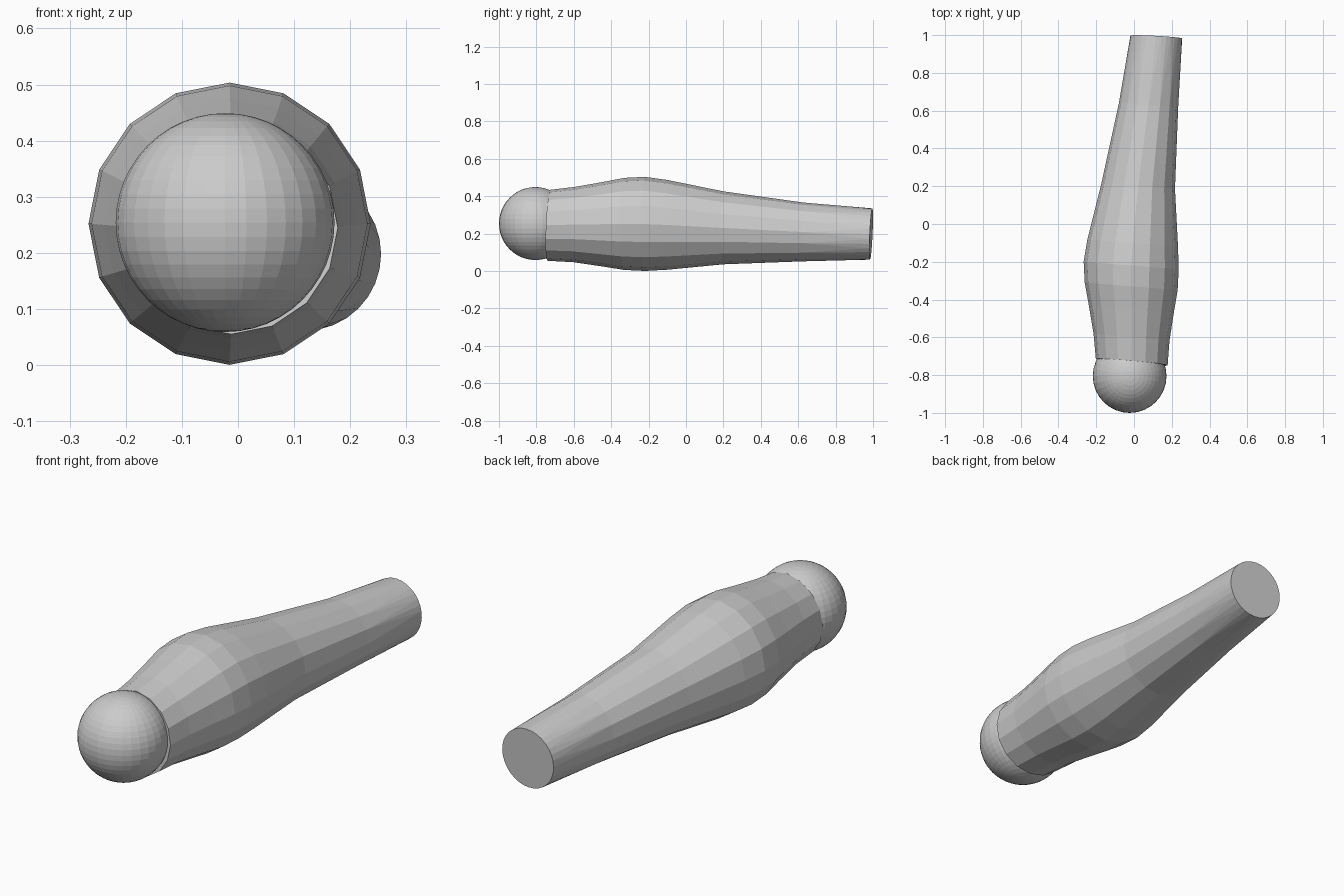
import bpy, bmesh
from math import sin, cos, pi

if "Cube" in bpy.data.objects:
    bpy.data.objects.remove(bpy.data.objects["Cube"])

# Body stations: y, centre x, centre z, radius, sides
STATIONS = [
    (-0.732, -0.012, 0.245, 0.190, 16),
    (-0.60, -0.013, 0.248, 0.201, 16),
    (-0.45, -0.014, 0.250, 0.225, 16),
    (-0.33, -0.015, 0.252, 0.246, 16),
    (-0.22, -0.015, 0.252, 0.2515, 16),
    (-0.10, -0.007, 0.247, 0.240, 16),
    (0.20, 0.022, 0.231, 0.195, 16),
    (0.63, 0.077, 0.209, 0.157, 16),
    (0.990, 0.118, 0.198, 0.137, 32),
]


def ring(bm, y, cx, cz, r, n):
    # Each ring leans slightly to stay square to the drifting axis
    t = (y + 0.73) / 1.72
    lean_x = 0.09 - 0.035 * t
    lean_z = 0.045 if abs(y) > 0.7 else 0.0
    verts = []
    for i in range(n):
        a = 2 * pi * i / n
        dx, dz = r * sin(a), r * cos(a)
        verts.append(bm.verts.new((cx + dx, y - lean_x * dx + lean_z * dz, cz + dz)))
    return verts


# Swelling faceted body, with a rounder rim at the rear
bm = bmesh.new()
rings = [ring(bm, *s) for s in STATIONS]
for a, b in zip(rings, rings[1:]):
    n, step = len(a), len(b) // len(a)
    for i in range(n):
        j = (i + 1) % n
        outer = [b[(i * step + k) % len(b)] for k in range(step + 1)]
        if step == 1:
            bm.faces.new((a[i], a[j], outer[1], outer[0]))
        else:
            bm.faces.new((a[i], outer[1], outer[0]))
            bm.faces.new((a[i], a[j], outer[1]))
            bm.faces.new((a[j], outer[2], outer[1]))
bm.faces.new(rings[0])
bm.faces.new(rings[-1])
bmesh.ops.recalc_face_normals(bm, faces=bm.faces)
mesh = bpy.data.meshes.new("body")
bm.to_mesh(mesh)
bm.free()
bpy.context.collection.objects.link(bpy.data.objects.new("body", mesh))

# Ball tip at the front
bpy.ops.mesh.primitive_uv_sphere_add(segments=32, ring_count=24, radius=0.195,
                                     location=(-0.023, -0.805, 0.254))
bpy.context.object.name = "ball_tip"
